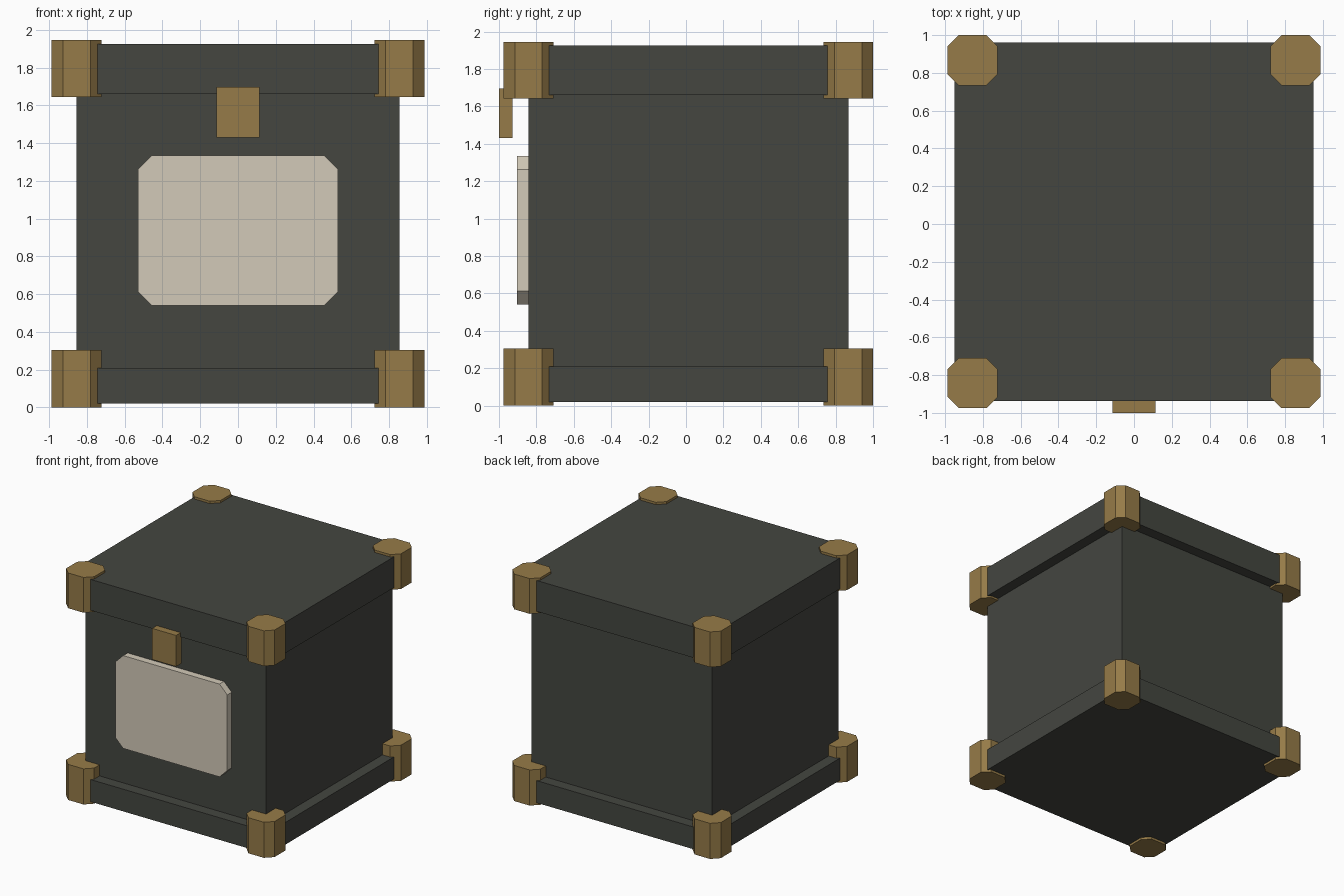
import bpy, bmesh
from mathutils import Matrix

if "Cube" in bpy.data.objects:
    bpy.data.objects.remove(bpy.data.objects["Cube"])

CY = 0.0125  # the box sits slightly back because the latch sticks out in front


def material(name, rgb):
    m = bpy.data.materials.new(name)
    m.diffuse_color = (*rgb, 1)
    m.use_nodes = True
    m.node_tree.nodes["Principled BSDF"].inputs["Base Color"].default_value = m.diffuse_color
    return m


DARK = material("dark_paint", (0.058, 0.061, 0.051))
BRASS = material("brass", (0.305, 0.198, 0.065))
CREAM = material("cream", (0.65, 0.59, 0.48))


def box(name, x, y, z, mat, chamfer=0.0, axis=2):
    """Box from (min, max) ranges; chamfers the four edges running along axis."""
    bm = bmesh.new()
    size = [r[1] - r[0] for r in (x, y, z)]
    mid = [(r[0] + r[1]) / 2 for r in (x, y, z)]
    bmesh.ops.create_cube(bm, size=1, matrix=Matrix.LocRotScale(mid, None, size))
    if chamfer:
        edges = [e for e in bm.edges
                 if abs((e.verts[0].co - e.verts[1].co)[axis]) > 1e-4]
        bmesh.ops.bevel(bm, geom=edges, offset=chamfer, segments=1,
                        affect='EDGES')
    bmesh.ops.recalc_face_normals(bm, faces=bm.faces)
    me = bpy.data.meshes.new(name)
    bm.to_mesh(me)
    bm.free()
    me.materials.append(mat)
    ob = bpy.data.objects.new(name, me)
    bpy.context.collection.objects.link(ob)
    return ob


def around(c, h):
    return (c - h, c + h)


# Crate body, base plinth and lid
box("body", around(0, 0.855), around(CY, 0.855), (0.1, 1.75), DARK)
box("base", around(0, 0.95), around(CY, 0.95), (0.02, 0.21), DARK)
box("lid", around(0, 0.95), around(CY, 0.95), (1.66, 1.925), DARK)

# Octagonal corner caps, bottom and top
for level, z in (("bottom", (0, 0.305)), ("top", (1.643, 1.945))):
    for sx, side in ((-1, "left"), (1, "right")):
        for sy, end in ((-1, "front"), (1, "back")):
            box(f"{level}_cap_{end}_{side}", around(sx * 0.855, 0.133),
                around(CY + sy * 0.855, 0.133), z, BRASS, chamfer=0.06)

# Front label plate and latch
box("label_plate", around(0, 0.53), (-0.903, -0.82), (0.54, 1.335), CREAM,
    chamfer=0.073, axis=1)
box("latch", around(0, 0.113), (-1.0, -0.927), (1.43, 1.697), BRASS)
